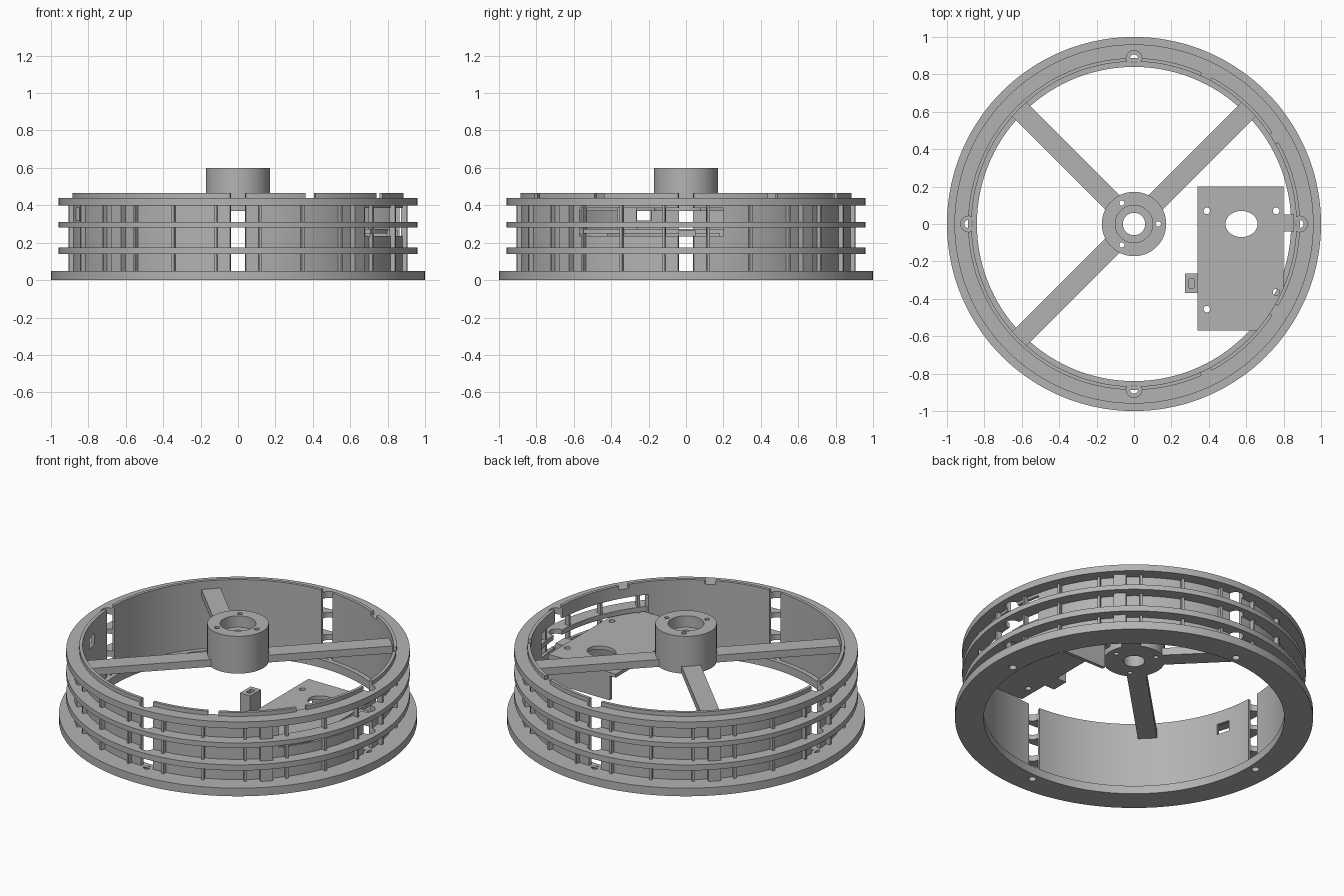
import bpy, bmesh, math
from mathutils import Matrix, Vector

cube = bpy.data.objects.get("Cube")
if cube:
    bpy.data.objects.remove(cube, do_unlink=True)

grey = bpy.data.materials.new("plain_grey")
grey.use_nodes = True
colour = (0.45, 0.45, 0.45, 1)
grey.diffuse_color = colour
grey.node_tree.nodes["Principled BSDF"].inputs["Base Color"].default_value = colour


def finish(name, bm):
    bmesh.ops.recalc_face_normals(bm, faces=bm.faces)
    mesh = bpy.data.meshes.new(name)
    bm.to_mesh(mesh)
    bm.free()
    mesh.materials.append(grey)
    obj = bpy.data.objects.new(name, mesh)
    bpy.context.collection.objects.link(obj)
    return obj


def smooth(obj):
    bpy.ops.object.select_all(action="DESELECT")
    obj.select_set(True)
    bpy.context.view_layer.objects.active = obj
    bpy.ops.object.shade_smooth_by_angle(angle=math.radians(30))


def lathe(name, profile, steps=144):
    # Closed (radius, height) profile turned around z
    bm = bmesh.new()
    loops = []
    for i in range(steps):
        a = math.tau * i / steps
        loops.append([bm.verts.new((r * math.cos(a), r * math.sin(a), z)) for r, z in profile])
    n = len(profile)
    for i in range(steps):
        p, q = loops[i], loops[(i + 1) % steps]
        for j in range(n):
            k = (j + 1) % n
            bm.faces.new((p[j], q[j], q[k], p[k]))
    return finish(name, bm)


def ring(name, inner, outer, z0, z1):
    return lathe(name, [(inner, z0), (outer, z0), (outer, z1), (inner, z1)])


def add_box(bm, lo, hi, angle=0):
    lo, hi = Vector(lo), Vector(hi)
    size = hi - lo
    m = Matrix.Rotation(angle, 4, "Z") @ Matrix.Translation((lo + hi) / 2) @ Matrix.Diagonal((*size, 1))
    bmesh.ops.create_cube(bm, size=1, matrix=m)


def add_rod(bm, x, y, z0, z1, rx, ry=None, steps=24):
    m = Matrix.Translation((x, y, (z0 + z1) / 2)) @ Matrix.Diagonal((rx, ry or rx, z1 - z0, 1))
    bmesh.ops.create_cone(bm, cap_ends=True, segments=steps, radius1=1, radius2=1, depth=1, matrix=m)


def cut(obj, bm, operation="DIFFERENCE"):
    # Boolean applied straight to the mesh, the cutter is then removed
    cutter = finish("cutter", bm)
    mod = obj.modifiers.new("cut", "BOOLEAN")
    mod.operation = operation
    mod.solver = "EXACT"
    mod.object = cutter
    bpy.context.view_layer.update()
    graph = bpy.context.evaluated_depsgraph_get()
    mesh = bpy.data.meshes.new_from_object(obj.evaluated_get(graph))
    obj.modifiers.clear()
    obj.data = mesh
    bpy.data.objects.remove(cutter, do_unlink=True)


def polar(r, degrees):
    a = math.radians(degrees)
    return r * math.cos(a), r * math.sin(a)


def cardinal_rods(radius, z0, z1):
    bm = bmesh.new()
    for d in range(0, 360, 90):
        add_rod(bm, *polar(0.885, d), z0, z1, radius)
    return bm


# Base flange with four bolt holes
base = ring("base_flange", 0.84, 1.0, 0, 0.05)
cut(base, cardinal_rods(0.022, -0.1, 0.2))

# Three outer rings, relieved around the bolts
hoops = []
for label, z0, z1 in (("lower", 0.14, 0.175), ("middle", 0.28, 0.31), ("upper", 0.40, 0.44)):
    hoop = ring(label + "_ring", 0.875, 0.96, z0, z1)
    cut(hoop, cardinal_rods(0.042, -0.1, 0.7))
    hoops.append(hoop)

# Thin drum wall: bolt gaps, rim notches, plate slot and small window
wall = ring("drum_wall", 0.868, 0.887, 0.045, 0.465)
cut(wall, cardinal_rods(0.042, 0.05, 0.7))
bm = bmesh.new()
for d in (-64, -31.5, 31.5, 64):
    add_box(bm, (0.8, -0.03, 0.44), (0.95, 0.03, 0.6), math.radians(d))
add_box(bm, (0.5, -0.57, 0.235), (1.0, 0.2, 0.385))
add_box(bm, (0.8, -0.04, 0.32), (0.95, 0.04, 0.385), math.radians(195))
cut(wall, bm)

# Thin ribs every 15 degrees and stout pillars on the diagonals
bm = bmesh.new()
for i in range(24):
    add_box(bm, (0.88, -0.007, 0.05), (0.912, 0.007, 0.42), math.radians(7.5 + 15 * i))
finish("wall_ribs", bm)
bm = bmesh.new()
for d in (45, 135, 225, 315):
    add_box(bm, (0.875, -0.035, 0.05), (0.92, 0.035, 0.42), math.radians(d))
finish("diagonal_pillars", bm)

# Hub with counterbore and three screw holes
hub = lathe("hub", [(0.06, 0.37), (0.172, 0.37), (0.172, 0.6), (0.1, 0.6), (0.1, 0.53), (0.06, 0.53)], 72)
bm = bmesh.new()
for d in (0, 120, 240):
    add_rod(bm, *polar(0.13, d), 0.3, 0.7, 0.014, steps=16)
cut(hub, bm)

# Three spokes, leaving the plate side open
bm = bmesh.new()
for d in (45, 135, 225):
    add_box(bm, (0.15, -0.054, 0.37), (0.885, 0.054, 0.415), math.radians(d))
finish("spokes", bm)

# Mounting plate trimmed to the drum, with oval opening and screw holes
bm = bmesh.new()
add_box(bm, (0.34, -0.57, 0.25), (0.8, 0.2, 0.272))
plate = finish("mounting_plate", bm)
bm = bmesh.new()
add_rod(bm, 0, 0, 0.1, 0.5, 0.91, steps=144)
cut(plate, bm, "INTERSECT")
bm = bmesh.new()
add_rod(bm, 0.575, 0, 0.1, 0.5, 0.086, 0.07, 40)
for x, y in ((0.39, 0.07), (0.76, 0.07), (0.39, -0.455), (0.76, -0.365)):
    add_rod(bm, x, y, 0.1, 0.5, 0.018, steps=16)
cut(plate, bm)

# Plate supports: hanging web, end tab and edge lip
bm = bmesh.new()
add_box(bm, (0.38, 0.18, 0.1), (0.8, 0.2, 0.25))
add_box(bm, (0.79, -0.04, 0.232), (0.855, 0.05, 0.268))
add_box(bm, (0.66, -0.55, 0.232), (0.71, -0.42, 0.25))
finish("plate_supports", bm)

# Upright sensor block with a vertical pocket and a cross hole
bm = bmesh.new()
add_box(bm, (0.272, -0.37, 0.25), (0.342, -0.265, 0.385))
block = finish("sensor_block", bm)
bm = bmesh.new()
add_box(bm, (0.294, -0.342, 0.35), (0.322, -0.293, 0.5))
cut(block, bm)

for obj in [base, wall, hub, plate] + hoops:
    smooth(obj)
